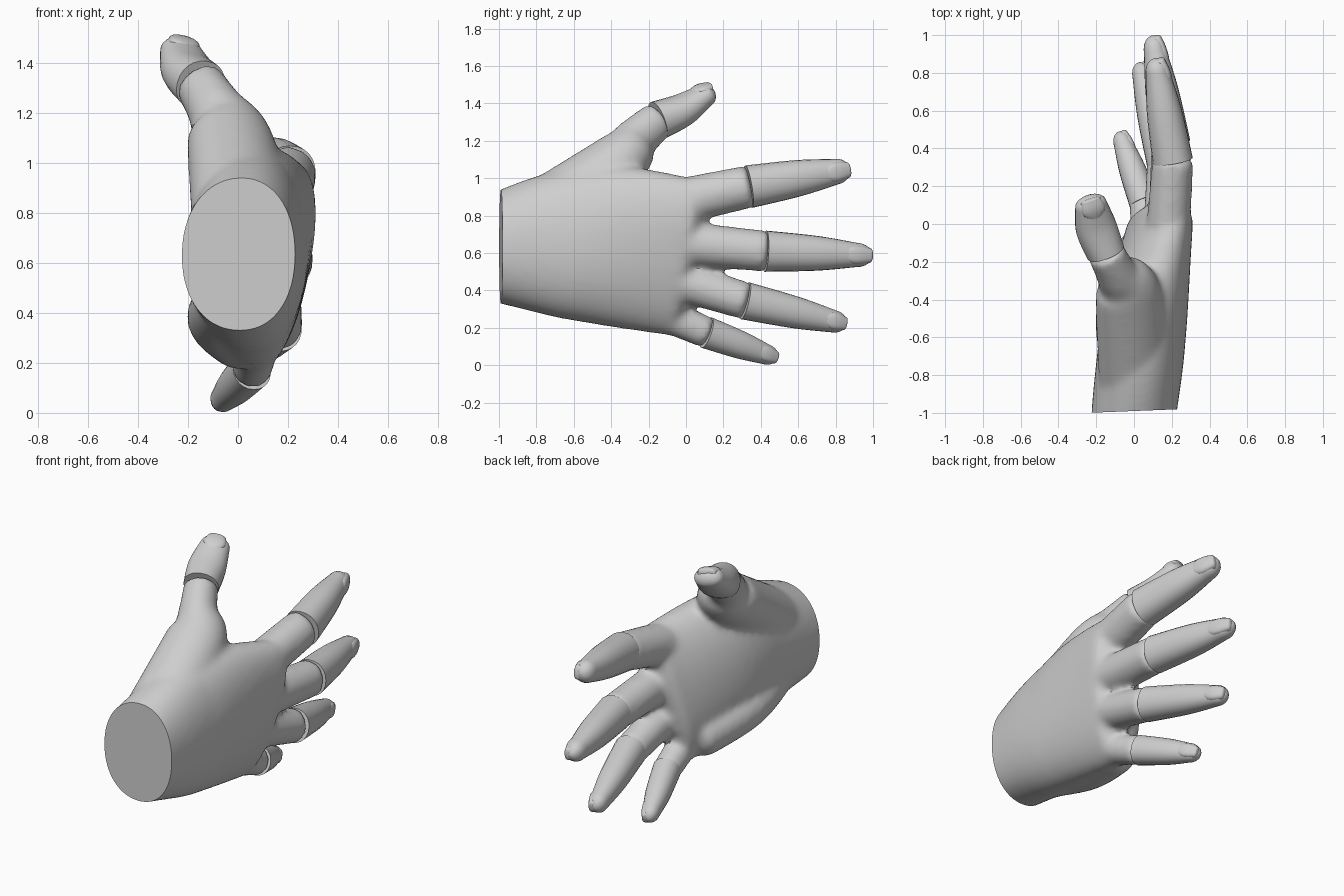
import bpy, bmesh, math
from mathutils import Vector

if "Cube" in bpy.data.objects:
    bpy.data.objects.remove(bpy.data.objects["Cube"])

skin = bpy.data.materials.new("plain grey")
skin.diffuse_color = (0.62, 0.62, 0.62, 1)
skin.use_nodes = True
skin.node_tree.nodes["Principled BSDF"].inputs["Base Color"].default_value = skin.diffuse_color


def smooth_path(pts, steps=5):
    """Catmull-Rom through (x, y, z, half_width, half_thickness) tuples."""
    p = [pts[0]] + list(pts) + [pts[-1]]
    out = []
    for i in range(1, len(p) - 2):
        for s in range(steps):
            u = s / steps
            out.append([0.5 * (2 * b + (c - a) * u + (2 * a - 5 * b + 4 * c - d) * u * u
                               + (3 * b - a - 3 * c + d) * u ** 3)
                        for a, b, c, d in zip(*p[i - 1:i + 3])])
    return out + [list(pts[-1])]


def tube(bm, pts, up, cap, n=24, power=2.0):
    """Loft oval rings along a path and close it with a rounded end."""
    path = smooth_path(pts)
    end = Vector(path[-1][:3])
    d = (end - Vector(path[-2][:3])).normalized()
    for i in range(1, 6):
        a = math.radians(17 * i)
        path.append([*(end + d * cap * math.sin(a)),
                     pts[-1][3] * math.cos(a), pts[-1][4] * math.cos(a)])
    rings = []
    for i, q in enumerate(path):
        t = (Vector(path[min(i + 1, len(path) - 1)][:3]) - Vector(path[max(i - 1, 0)][:3])).normalized()
        side = t.cross(Vector(up)).normalized()
        top = side.cross(t).normalized()
        ring = []
        for k in range(n):
            c, s = math.cos(2 * math.pi * k / n), math.sin(2 * math.pi * k / n)
            c = math.copysign(abs(c) ** (2 / power), c)
            s = math.copysign(abs(s) ** (2 / power), s)
            ring.append(bm.verts.new(Vector(q[:3]) + side * q[3] * c + top * q[4] * s))
        rings.append(ring)
    faces = [bm.faces.new((a[k], a[(k + 1) % n], b[(k + 1) % n], b[k]))
             for a, b in zip(rings, rings[1:]) for k in range(n)]
    faces += [bm.faces.new(rings[0]), bm.faces.new(rings[-1])]
    bmesh.ops.recalc_face_normals(bm, faces=faces)
    return [v for r in rings for v in r]


def finish(name, bm):
    me = bpy.data.meshes.new(name)
    bm.to_mesh(me)
    bm.free()
    me.materials.append(skin)
    ob = bpy.data.objects.new(name, me)
    bpy.context.collection.objects.link(ob)
    return ob


def shade(ob, angle=40):
    bpy.ops.object.select_all(action='DESELECT')
    ob.select_set(True)
    bpy.context.view_layer.objects.active = ob
    bpy.ops.object.shade_smooth_by_angle(angle=math.radians(angle))


def finger(knuckle, joint, tip, wide, narrow, cap):
    """Straight root and tapered end, both derived from three points."""
    k, j, t = Vector(knuckle), Vector(joint), Vector(tip)
    root = [(*k.lerp(j, u), wide * s, wide * s * .95) for u, s in ((0, 1.08), (.55, 1.05), (1, 1))]
    mid = (wide + narrow) * .53
    end = [(*j, wide, wide * .93), (*j.lerp(t, .57), mid, mid * .95), (*t, narrow, narrow * .92)]
    return (1, .3, 0), root, end, cap


digits = {}
digits["index_finger"] = finger((.17, -.2, .84), (.205, .335, .955), (.125, .8, 1.035), .115, .069, .08)
digits["middle_finger"] = finger((.18, -.2, .67), (.197, .425, .61), (.112, .91, .59), .11, .065, .09)
digits["ring_finger"] = finger((.145, -.2, .5), (.163, .315, .345), (.046, .79, .235), .101, .06, .07)
digits["little_finger"] = finger((.09, -.25, .33), (.055, .11, .175), (-.057, .425, .06), .086, .055, .07)

# the thumb bends, so it gets its own path
thumb_root = [(.01, -.81, .785, .2, .18), (-.03, -.37, 1.085, .177, .155),
              (-.09, -.265, 1.21, .113, .12), (-.15, -.15, 1.31, .1, .104)]
thumb_end = [(-.15, -.15, 1.31, .102, .104), (-.2, -.02, 1.365, .11, .087), (-.228, .1, 1.445, .086, .06)]
digits["thumb"] = ((.3, -.4, 1), thumb_root, thumb_end, .055)

# palm and wrist: oval sections, leaning towards the back at the index side
body = bmesh.new()
palm = tube(body, [(0, -1.12, .63, .26, .222), (0, -1, .63, .302, .225), (.035, -.7, .645, .39, .23),
                   (.065, -.4, .64, .43, .22), (.142, 0, .575, .425, .152)], (1, 0, 0), .08, 40, 2.15)
for v in palm:
    u = min(max((v.co.y + .6) / .6, 0), 1)
    v.co.x += .2 * (v.co.z - .6) * u
# heel pad below the little finger
tube(body, [(-.02, -.88, .46, .12, .13), (-.05, -.5, .38, .14, .155), (.01, -.15, .3, .13, .13)],
     (1, 0, 0), .08)
for up, root, end, cap in digits.values():
    tube(body, root, up, .02)

# fuse the palm with the finger roots
ob = finish("palm_blend", body)
m = ob.modifiers.new("fuse", 'REMESH')
m.mode = 'VOXEL'
m.voxel_size = .018
m = ob.modifiers.new("soften", 'SMOOTH')
m.factor = .5
m.iterations = 12
bpy.context.view_layer.update()
fused = bpy.data.meshes.new_from_object(ob.evaluated_get(bpy.context.evaluated_depsgraph_get()))
bpy.data.objects.remove(ob)

# cut the wrist flat
bm = bmesh.new()
bm.from_mesh(fused)
cut = bmesh.ops.bisect_plane(bm, geom=bm.verts[:] + bm.edges[:] + bm.faces[:], dist=1e-5,
                             plane_co=(0, -.99, .63), plane_no=(.04, -1, 0), clear_outer=True)
rim = [e for e in cut["geom_cut"] if isinstance(e, bmesh.types.BMEdge)]
bmesh.ops.contextual_create(bm, geom=rim)
bmesh.ops.recalc_face_normals(bm, faces=bm.faces[:])
for f in bm.faces:
    f.material_index = 0
shade(finish("palm", bm))
bpy.data.meshes.remove(fused)

# finger ends and nails
for name, (up, root, end, cap) in digits.items():
    bm = bmesh.new()
    tube(bm, end, up, cap, 24, 2.15)
    shade(finish(name + "_end", bm))

    a, b = Vector(end[-2][:3]), Vector(end[-1][:3])
    d = (b - a).normalized()
    top = (Vector(up) - d * d.dot(Vector(up))).normalized()
    w, t = end[-1][3:]
    nail = [(*(b + d * cap * f + top * t * rise), w * sw, t * .5)
            for f, sw, rise in ((-.9, .5, .62), (-.3, .74, .62), (.2, .74, .52), (.75, .62, .3))]
    bm = bmesh.new()
    tube(bm, nail, up, cap * .2, 20, 2.6)
    shade(finish(name + "_nail", bm))
